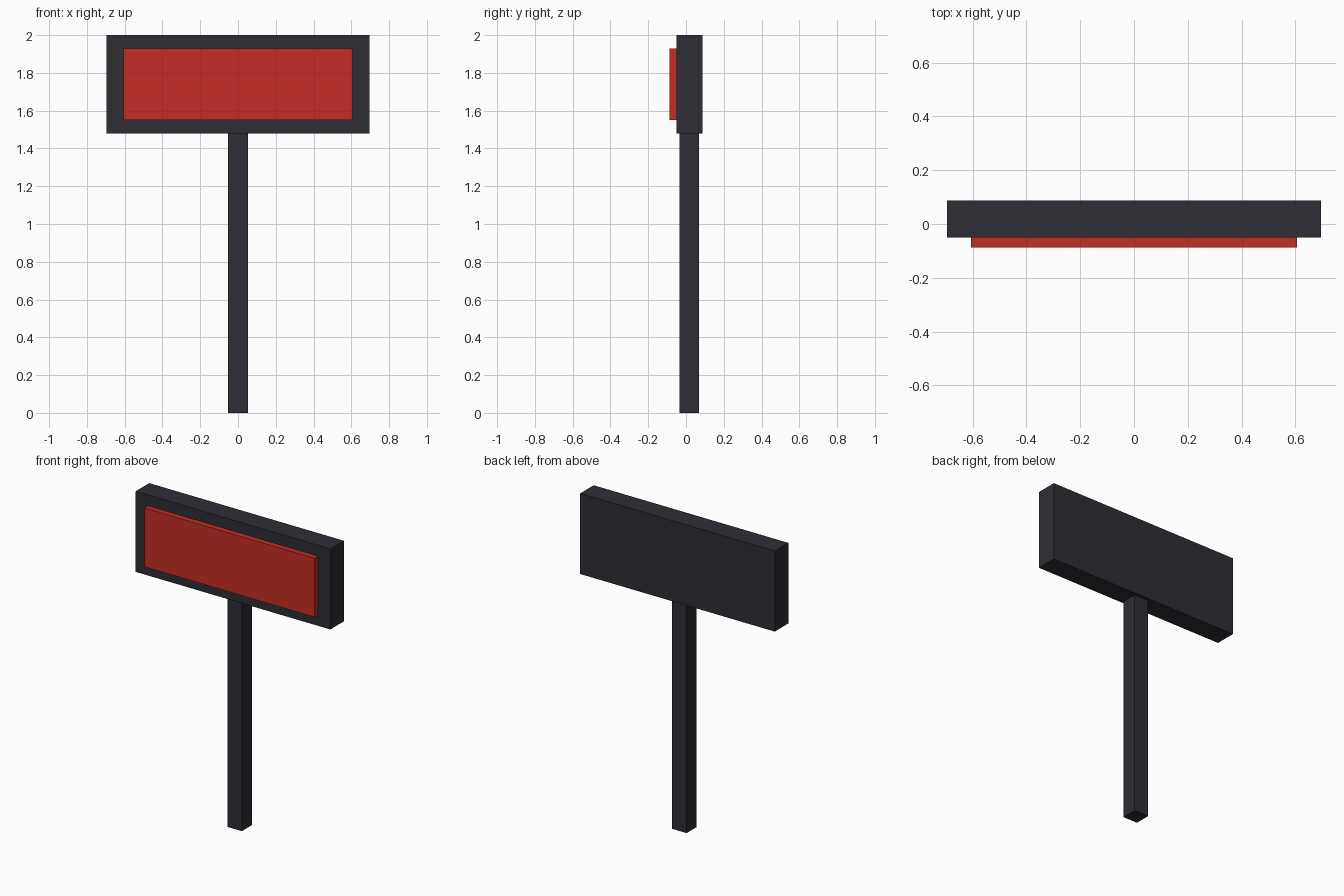
import bpy

cube = bpy.data.objects.get("Cube")
if cube:
    bpy.data.objects.remove(cube, do_unlink=True)


def make_material(name, rgb):
    mat = bpy.data.materials.new(name)
    mat.use_nodes = True
    color = (*rgb, 1.0)
    mat.diffuse_color = color
    bsdf = next(n for n in mat.node_tree.nodes if n.type == "BSDF_PRINCIPLED")
    bsdf.inputs["Base Color"].default_value = color
    return mat


def box(name, low, high, mat):
    """Box between two opposite corners."""
    center = [(a + b) / 2 for a, b in zip(low, high)]
    size = [b - a for a, b in zip(low, high)]
    bpy.ops.mesh.primitive_cube_add(size=1, location=center)
    obj = bpy.context.object
    obj.name = name
    obj.scale = size
    bpy.ops.object.transform_apply(location=False, rotation=False, scale=True)
    obj.data.materials.append(mat)
    return obj


charcoal = make_material("charcoal", (0.027, 0.027, 0.036))
red = make_material("red", (0.55, 0.026, 0.018))

# Square post under the sign
box("post", (-0.052, -0.035, 0), (0.052, 0.068, 1.48), charcoal)

# Sign housing
box("sign_board", (-0.695, -0.051, 1.48), (0.695, 0.087, 2), charcoal)

# Raised front panel, set slightly into the housing
box("sign_panel", (-0.607, -0.087, 1.55), (0.607, -0.04, 1.93), red)
